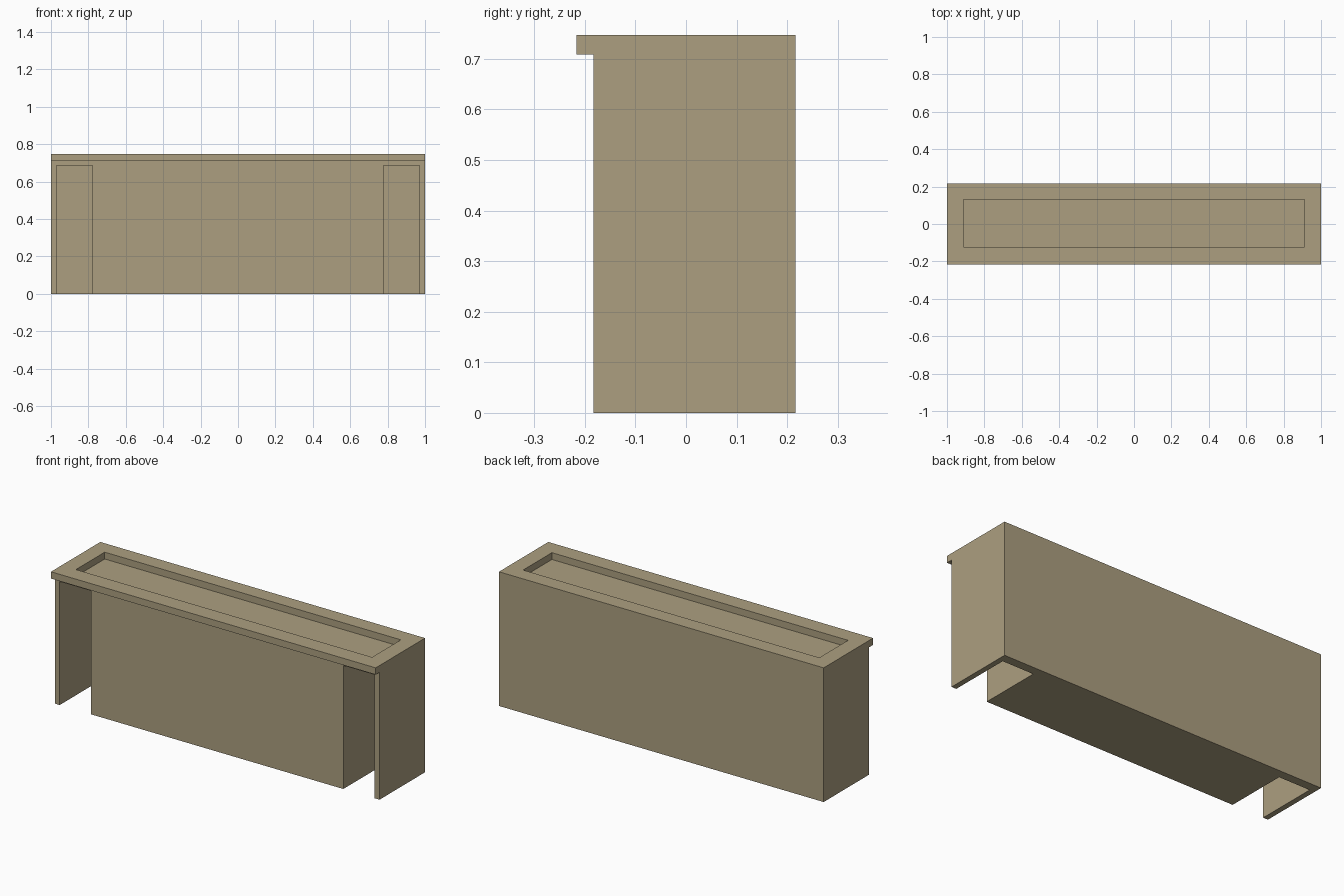
import bpy, bmesh

if "Cube" in bpy.data.objects:
    bpy.data.objects.remove(bpy.data.objects["Cube"])

H, LIP, Y = 0.747, 0.709, 0.217      # total height, underside of top, half depth

mat = bpy.data.materials.new("warm_beige")
mat.diffuse_color = (0.413, 0.347, 0.216, 1)
mat.use_nodes = True
mat.node_tree.nodes["Principled BSDF"].inputs["Base Color"].default_value = mat.diffuse_color


def prism(name, profile, x0, x1):
    """Extrude a (y, z) side profile along x."""
    bm = bmesh.new()
    face = bm.faces.new([bm.verts.new((x0, y, z)) for y, z in profile])
    ext = bmesh.ops.extrude_face_region(bm, geom=[face])
    verts = [v for v in ext["geom"] if isinstance(v, bmesh.types.BMVert)]
    bmesh.ops.translate(bm, verts=verts, vec=(x1 - x0, 0, 0))
    bmesh.ops.recalc_face_normals(bm, faces=bm.faces)
    me = bpy.data.meshes.new(name)
    bm.to_mesh(me)
    bm.free()
    me.materials.append(mat)
    ob = bpy.data.objects.new(name, me)
    bpy.context.collection.objects.link(ob)
    return ob


def cut(target, name, x, y, z):
    """Subtract a box given by its x, y and z ranges."""
    cutter = prism(name, [(y[0], z[0]), (y[1], z[0]), (y[1], z[1]), (y[0], z[1])], *x)
    cutter.hide_render = True
    cutter.hide_viewport = True
    cutter.display_type = 'WIRE'
    mod = target.modifiers.new(name, 'BOOLEAN')
    mod.operation = 'DIFFERENCE'
    mod.solver = 'EXACT'
    mod.object = cutter


# Counter body with the top overhanging at the front
counter = prism("counter", [(-0.183, 0), (Y, 0), (Y, H), (-Y, H), (-Y, LIP), (-0.183, LIP)], -1, 1)

# Open slots between the centre block and each side panel
for side, x in (("left", (-0.97, -0.777)), ("right", (0.777, 0.97))):
    cut(counter, side + "_slot_cutter", x, (-0.4, 0.167), (-0.1, 0.687))

# Shallow recess in the top
cut(counter, "top_recess_cutter", (-0.912, 0.912), (-0.123, 0.13), (LIP, 0.9))
